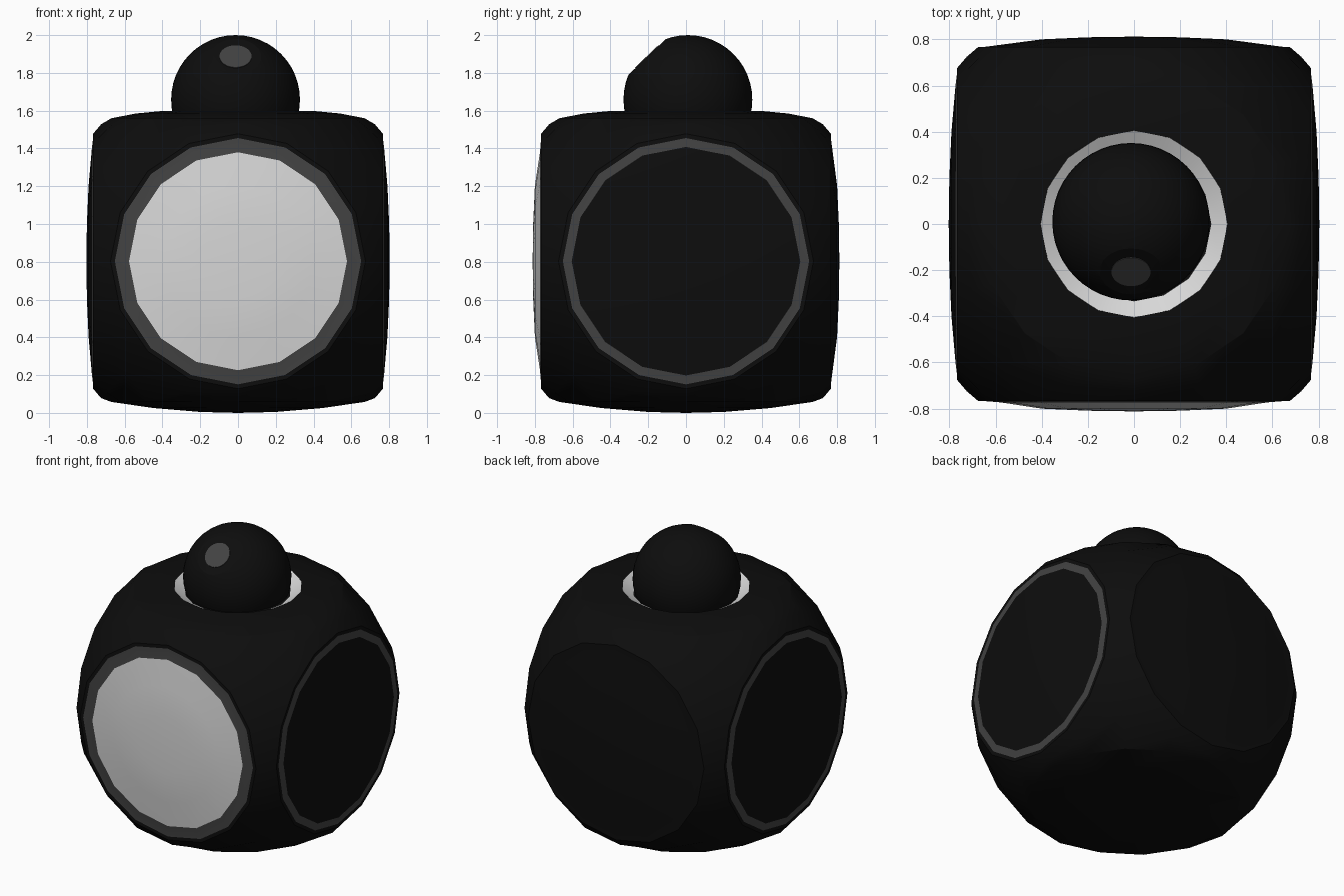
import bpy, bmesh, math
from mathutils import Vector, Matrix

if "Cube" in bpy.data.objects:
    bpy.data.objects.remove(bpy.data.objects["Cube"])


def make_mat(name, v):
    m = bpy.data.materials.new(name)
    m.diffuse_color = (v, v, v, 1)
    m.use_nodes = True
    m.node_tree.nodes["Principled BSDF"].inputs["Base Color"].default_value = m.diffuse_color
    return m


BLACK, GREY, WHITE = 0, 1, 2
MATS = [make_mat("black", 0.004), make_mat("dark_grey", 0.055), make_mat("light_grey", 0.68)]
CZ, R, N = 0.803, 1.025, 16


def finish(name, bm, angle=30):
    bmesh.ops.remove_doubles(bm, verts=bm.verts, dist=0.0005)
    bmesh.ops.recalc_face_normals(bm, faces=bm.faces)
    me = bpy.data.meshes.new(name)
    bm.to_mesh(me)
    bm.free()
    for m in MATS:
        me.materials.append(m)
    ob = bpy.data.objects.new(name, me)
    bpy.context.collection.objects.link(ob)
    bpy.ops.object.select_all(action='DESELECT')
    ob.select_set(True)
    bpy.context.view_layer.objects.active = ob
    bpy.ops.object.shade_smooth_by_angle(angle=math.radians(angle))
    return ob


# Body: six 16-sided round caps (radius, distance, colour of band) joined on a sphere
def side(ring, inner, disc, top):
    return [(0.675, 0.767, BLACK), (0.652, 0.767, BLACK), (inner, 0.773, ring),
            (0.4, top - 0.012, disc), (0.2, top - 0.003, disc), (0, top, disc)]


caps = [
    (Vector((0, -1, 0)), side(GREY, 0.577, WHITE, 0.812)),
    (Vector((0, 1, 0)), side(BLACK, 0.605, BLACK, 0.812)),
    (Vector((1, 0, 0)), side(GREY, 0.605, BLACK, 0.803)),
    (Vector((-1, 0, 0)), side(GREY, 0.605, BLACK, 0.803)),
    # the top has a sunken pale collar around the head
    (Vector((0, 0, 1)), [(0.67, 0.757, BLACK), (0.54, 0.782, BLACK), (0.405, 0.795, BLACK),
                         (0.335, 0.755, WHITE), (0, 0.755, BLACK)]),
    (Vector((0, 0, -1)), [(0.67, 0.745, BLACK), (0.45, 0.777, BLACK),
                          (0.2, 0.798, BLACK), (0, 0.803, BLACK)]),
]

bm = bmesh.new()
for n, rings in caps:
    u = Vector((1, 0, 0)) if abs(n.x) < 0.5 else Vector((0, 1, 0))
    v = n.cross(u)
    dirs = [u * math.cos(2 * math.pi * i / N) + v * math.sin(2 * math.pi * i / N) for i in range(N)]
    # cube-edge border pushed out to the sphere
    prev = []
    for d in dirs:
        p = d / max(abs(c) for c in d) + n
        prev.append(bm.verts.new(p.normalized() * R))
    for r, dist, mat in rings:
        if r == 0:
            c = bm.verts.new(n * dist)
            for i in range(N):
                bm.faces.new((prev[i], prev[(i + 1) % N], c)).material_index = mat
            break
        cur = [bm.verts.new(d * r + n * dist) for d in dirs]
        for i in range(N):
            j = (i + 1) % N
            bm.faces.new((prev[i], prev[j], cur[j], cur[i])).material_index = mat
        prev = cur
bmesh.ops.translate(bm, verts=bm.verts, vec=(0, 0, CZ))
finish("body", bm)

# Head: sphere with a flat slanted cut facing front and up
centre = Vector((-0.013, 0.01, 1.659))
look = Vector((0, -0.69, 0.724)).normalized()
flat = centre + look * 0.312
bm = bmesh.new()
bmesh.ops.create_uvsphere(bm, u_segments=48, v_segments=24, radius=0.341,
                          matrix=Matrix.Translation(centre))
cut = bmesh.ops.bisect_plane(bm, geom=bm.verts[:] + bm.edges[:] + bm.faces[:],
                             plane_co=flat, plane_no=look, clear_outer=True)
edges = [e for e in cut["geom_cut"] if isinstance(e, bmesh.types.BMEdge)]
bmesh.ops.holes_fill(bm, edges=edges, sides=0)
finish("head", bm, 20)

# Eye lens: thin plate on the flat cut
bm = bmesh.new()
rot = look.to_track_quat('Z', 'Y').to_matrix().to_4x4()
bmesh.ops.create_cone(bm, cap_ends=True, segments=32, radius1=0.085, radius2=0.085, depth=0.008,
                      matrix=Matrix.Translation(flat) @ rot)
for f in bm.faces:
    f.material_index = GREY
finish("eye_lens", bm)
